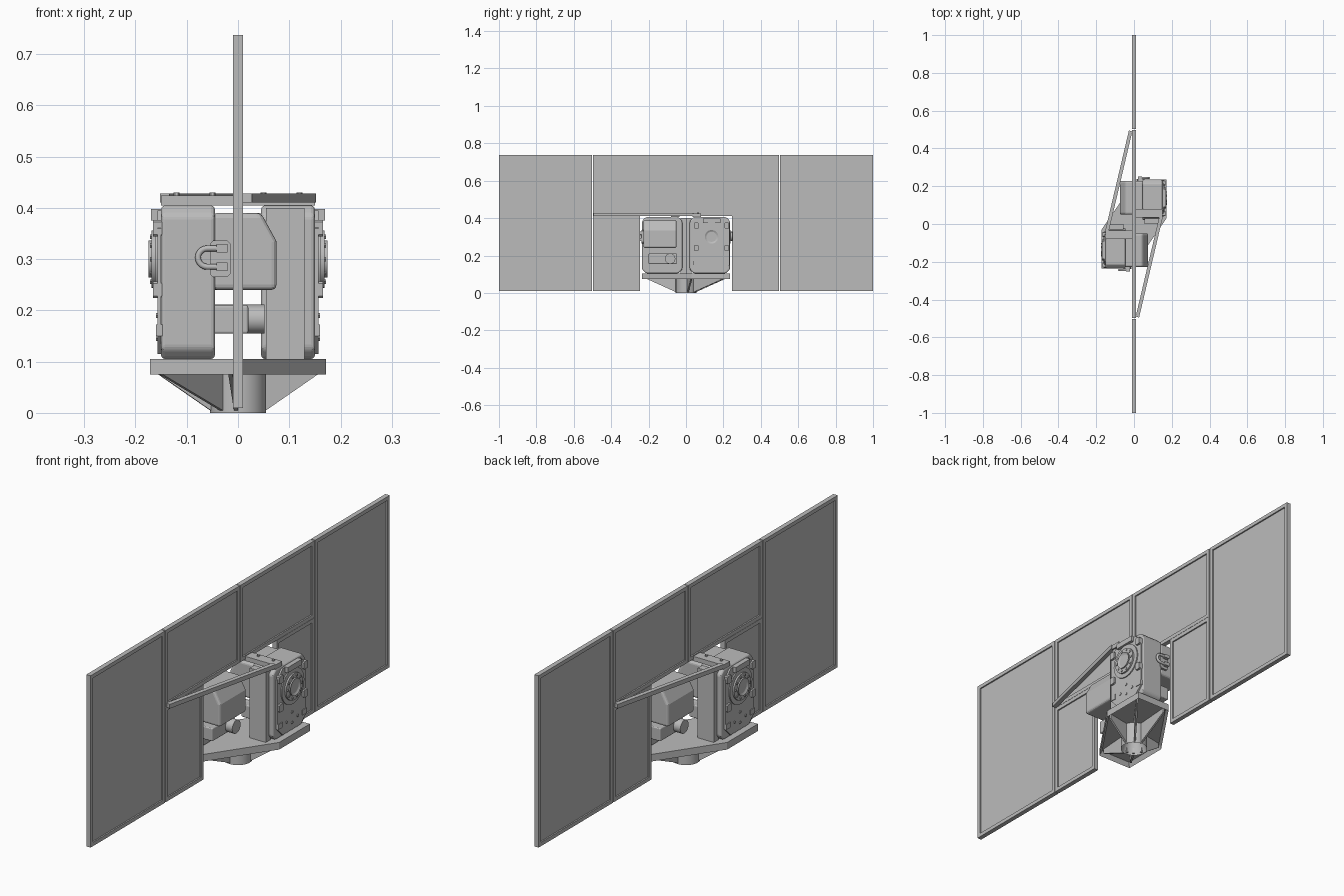
import bpy, bmesh, math
from mathutils import Vector

cube = bpy.data.objects.get("Cube")
if cube:
    bpy.data.objects.remove(cube, do_unlink=True)

grey = bpy.data.materials.new("light grey metal")
grey.use_nodes = True
grey.diffuse_color = (0.5, 0.5, 0.5, 1)
grey.node_tree.nodes["Principled BSDF"].inputs["Base Color"].default_value = (0.5, 0.5, 0.5, 1)


def finish(name, data, twin):
    """Link an object, and a copy turned half way round the z axis if asked."""
    data.materials.append(grey)
    first = bpy.data.objects.new(name, data)
    bpy.context.collection.objects.link(first)
    made = [first]
    if twin:
        second = bpy.data.objects.new(name + "_opposite", data)
        second.rotation_euler.z = math.pi
        bpy.context.collection.objects.link(second)
        made.append(second)
    return made


def prism(name, pts, axis, a, b, twin=True, bevel=0, recess=None, smooth=False):
    """Extrude a 2D outline along an axis; recess = (rim width, depth) on the low end."""
    place = {"x": lambda p, t: (t, p[0], p[1]),
             "y": lambda p, t: (p[0], t, p[1]),
             "z": lambda p, t: (p[0], p[1], t)}[axis]
    bm = bmesh.new()
    low = bm.faces.new([bm.verts.new(place(p, a)) for p in pts])
    out = bmesh.ops.extrude_face_region(bm, geom=[low], use_keep_orig=True)
    shift = Vector(place((0, 0), b - a))
    for v in out["geom"]:
        if isinstance(v, bmesh.types.BMVert):
            v.co += shift
    bmesh.ops.recalc_face_normals(bm, faces=bm.faces)
    if recess:
        bmesh.ops.inset_region(bm, faces=[low], thickness=recess[0], use_even_offset=True)
        for v in low.verts:
            v.co += shift.normalized() * recess[1]
    me = bpy.data.meshes.new(name)
    bm.to_mesh(me)
    bm.free()
    if smooth:
        me.shade_smooth()
        me.set_sharp_from_angle(angle=math.radians(35))
    for ob in finish(name, me, twin):
        if bevel:
            mod = ob.modifiers.new("soft edges", "BEVEL")
            mod.width, mod.segments = bevel, 3


def rect(u0, v0, u1, v1):
    return [(u0, v0), (u1, v0), (u1, v1), (u0, v1)]


def chamfered(u0, v0, u1, v1, c):
    return [(u0 + c, v0), (u1 - c, v0), (u1, v0 + c), (u1, v1 - c),
            (u1 - c, v1), (u0 + c, v1), (u0, v1 - c), (u0, v0 + c)]


def circle(u, v, r, n=40):
    return [(u + r * math.cos(math.tau * i / n), v + r * math.sin(math.tau * i / n))
            for i in range(n)]


def framed_panel(name, y0, z0, y1, z1, w=0.016):
    """A thin sheet held in a rail frame."""
    prism(name + "_sheet", rect(y0, z0, y1, z1), "x", -0.004, 0.004)
    rails = {"lower_rail": (y0, z0, y1, z0 + w), "upper_rail": (y0, z1 - w, y1, z1),
             "inner_rail": (y0, z0 + w, y0 + w, z1 - w),
             "outer_rail": (y1 - w, z0 + w, y1, z1 - w)}
    for part, r in rails.items():
        prism(f"{name}_{part}", rect(*r), "x", -0.01, 0.01)


# Large upright panel with a notch in the middle
framed_panel("wing_panel", 0.502, 0.01, 1.0, 0.737)
framed_panel("upper_panel", 0.001, 0.412, 0.498, 0.737)
framed_panel("lower_panel", 0.245, 0.01, 0.498, 0.411)

# Diagonal braces and the bars that tie the drive units to the panel
prism("brace", [(0.009, -0.49), (0.027, -0.495), (0.152, 0.035), (0.134, 0.04)], "z", 0.41, 0.428)
prism("tie_bar", rect(0, 0.035, 0.15, 0.08), "z", 0.405, 0.424)
for x in (0.05, 0.12):
    prism("tie_bar_bolt", circle(x, 0.065, 0.006, 6), "z", 0.424, 0.43)

# Base plate, hollow underneath, on a hub with ribs
outline = [(-0.172, -0.235), (-0.01, -0.235), (0.172, 0.03),
           (0.172, 0.235), (0.01, 0.235), (-0.172, -0.03)]
prism("base_plate", outline, "z", 0.075, 0.105, twin=False, recess=(0.01, 0.02))
prism("hub", circle(0, 0, 0.055), "z", 0, 0.096, twin=False, recess=(0.02, 0.06), smooth=True)


def rib(name, x, y):
    """Triangular gusset from the hub out to a point on the base plate."""
    reach, ang, t = math.hypot(x, y), math.atan2(y, x), 0.004
    prof = [(0.045, 0.005), (0.055, 0.005), (reach, 0.075), (reach, 0.096), (0.045, 0.096)]
    bm = bmesh.new()
    sides = [[bm.verts.new((r * math.cos(ang) - s * math.sin(ang),
                            r * math.sin(ang) + s * math.cos(ang), z)) for r, z in prof]
             for s in (-t, t)]
    bm.faces.new(sides[0])
    bm.faces.new(sides[1])
    for i in range(len(prof)):
        j = (i + 1) % len(prof)
        bm.faces.new((sides[0][i], sides[0][j], sides[1][j], sides[1][i]))
    bmesh.ops.recalc_face_normals(bm, faces=bm.faces)
    me = bpy.data.meshes.new(name)
    bm.to_mesh(me)
    bm.free()
    finish(name, me, True)


rib("corner_rib", 0.15, 0.2)
rib("side_rib", 0.155, 0.03)
rib("end_rib", 0.015, 0.21)

# Drive unit housing
prism("gearbox_body", chamfered(0.02, 0.105, 0.235, 0.405, 0.02), "x", 0.045, 0.15, bevel=0.008)
prism("gearbox_inner_flange", rect(0.0, 0.105, 0.03, 0.4), "x", 0.055, 0.13)
prism("gearbox_face", chamfered(0.04, 0.115, 0.232, 0.395, 0.035), "x", 0.15, 0.157)
# Output bearing: stepped rings and a ring of bolts
cy, cz = 0.137, 0.3
for name, r, a, b in (("bearing_flange", 0.075, 0.15, 0.162), ("bearing_ring", 0.056, 0.16, 0.169)):
    prism(name, circle(cy, cz, r), "x", a, b, smooth=True)
prism("output_shaft", circle(cy, cz, 0.036), "x", 0.175, 0.16, recess=(0.012, 0.008), smooth=True)
for y, z in circle(cy, cz, 0.046, 10):
    prism("bearing_bolt", circle(y, z, 0.005, 6), "x", 0.167, 0.172)
# Clamping lugs around the outer face
for y in (0.055, 0.218):
    for z in (0.24, 0.36):
        prism("clamp_lug", chamfered(y - 0.013, z - 0.016, y + 0.013, z + 0.016, 0.004),
              "x", 0.145, 0.166)
    prism("foot_lug", rect(y - 0.014, 0.15, y + 0.014, 0.172), "x", 0.14, 0.16)
prism("top_lug", rect(0.09, 0.375, 0.185, 0.398), "x", 0.15, 0.17)
for y, z in ((0.1, 0.16), (0.137, 0.145), (0.175, 0.16), (0.137, 0.19)):
    prism("face_bolt", circle(y, z, 0.006, 6), "x", 0.156, 0.16)

# Motor cover with a sloped top edge, and the connector box below it
prism("motor_cover", [(0.05, 0.24), (-0.075, 0.24), (-0.075, 0.335), (-0.045, 0.39), (0.05, 0.39)],
      "y", 0.05, 0.228, bevel=0.01)
prism("connector_box", rect(0.05, 0.155, 0.2, 0.21), "x", -0.02, 0.05, bevel=0.004)
prism("connector_plug", circle(0.085, 0.183, 0.028), "x", -0.052, 0.0, smooth=True)

# Lifting loop on the end face
prism("loop_plate", chamfered(0.015, 0.265, 0.055, 0.336, 0.006), "y", 0.226, 0.238)
loop = bpy.data.curves.new("lifting_loop", "CURVE")
loop.dimensions = "3D"
loop.bevel_depth, loop.bevel_resolution = 0.006, 3
loop.use_fill_caps = True
path = [(0.022, 0.321)]
path += [(0.06 + 0.018 * math.cos(a), 0.303 + 0.018 * math.sin(a))
         for a in (math.pi / 2 - math.pi * i / 10 for i in range(11))]
path += [(0.022, 0.285)]
spline = loop.splines.new("POLY")
spline.points.add(len(path) - 1)
for p, (x, z) in zip(spline.points, path):
    p.co = (x, 0.244, z, 1)
finish("lifting_loop", loop, True)
for z in (0.285, 0.321):
    prism("loop_clamp", rect(0.02, z - 0.008, 0.042, z + 0.008), "y", 0.236, 0.252)
